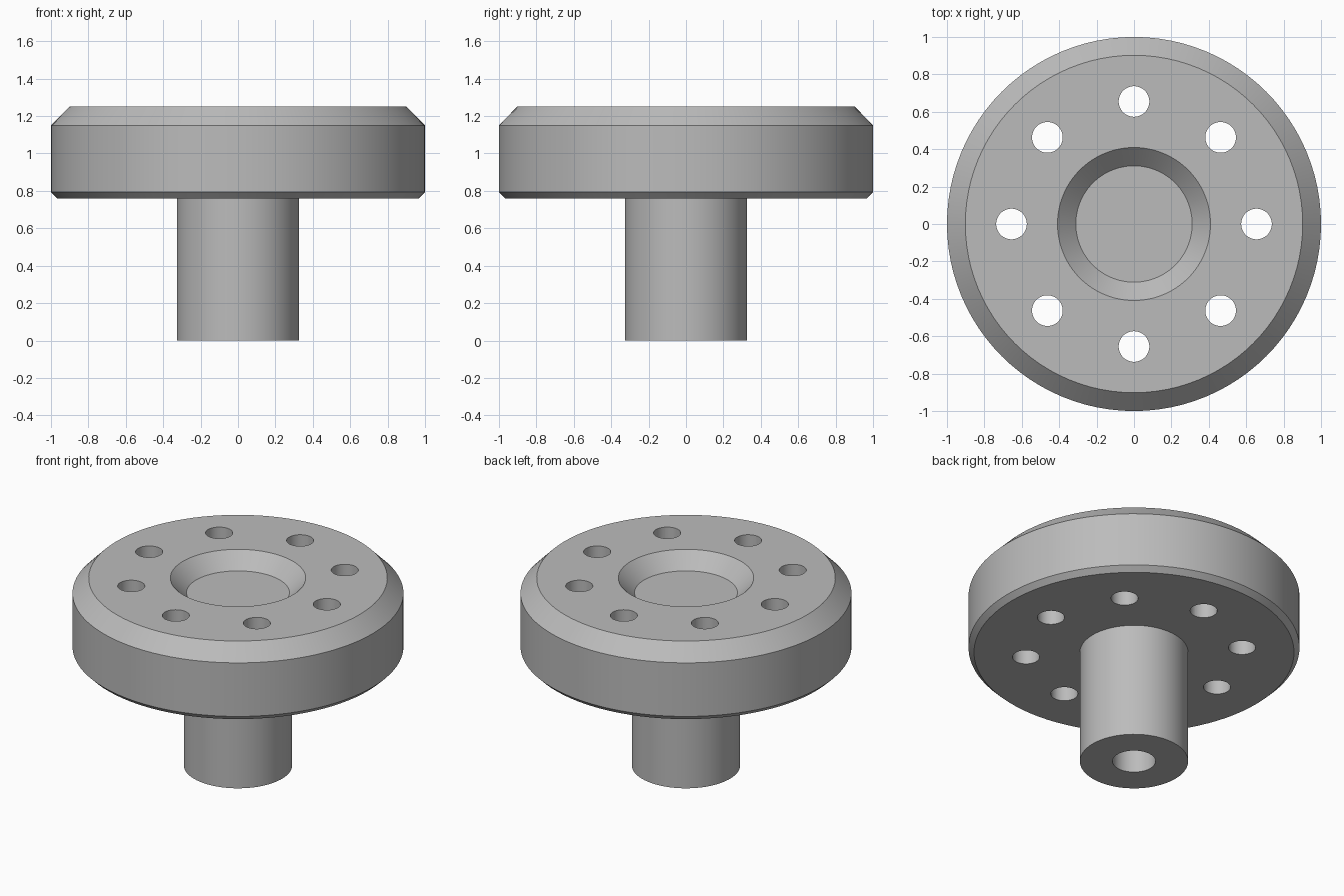
import bpy, bmesh, math
from mathutils import Matrix, Vector

if "Cube" in bpy.data.objects:
    bpy.data.objects.remove(bpy.data.objects["Cube"])

SEGMENTS = 96

grey = bpy.data.materials.new("satin_grey")
grey.diffuse_color = (0.50, 0.50, 0.50, 1)
grey.use_nodes = True
grey.node_tree.nodes["Principled BSDF"].inputs["Base Color"].default_value = grey.diffuse_color


def finish(bm, name):
    bmesh.ops.recalc_face_normals(bm, faces=bm.faces)
    mesh = bpy.data.meshes.new(name)
    bm.to_mesh(mesh)
    bm.free()
    mesh.materials.append(grey)
    obj = bpy.data.objects.new(name, mesh)
    bpy.context.collection.objects.link(obj)
    return obj


def lathe(name, profile):
    """Revolve an (r, z) profile that starts and ends on the axis."""
    bm = bmesh.new()
    verts = [bm.verts.new((r, 0, z)) for r, z in profile]
    edges = [bm.edges.new(pair) for pair in zip(verts, verts[1:])]
    bmesh.ops.spin(bm, geom=verts + edges, cent=(0, 0, 0), axis=(0, 0, 1),
                   angle=math.tau, steps=SEGMENTS, use_duplicate=False)
    bmesh.ops.remove_doubles(bm, verts=bm.verts, dist=1e-4)
    return finish(bm, name)


# Knob: bored stem, chamfered head and conical recess in one turned body
knob = lathe("knob_body", [
    (0, 0.65), (0.13, 0.65), (0.13, 0), (0.327, 0), (0.327, 0.76),
    (0.967, 0.76), (1.0, 0.793), (1.0, 1.15), (0.902, 1.25),
    (0.409, 1.25), (0.311, 1.152), (0, 1.152)])

# Ring of eight through holes
bm = bmesh.new()
for i in range(8):
    spot = Matrix.Rotation(i * math.tau / 8, 4, 'Z') @ Vector((0.655, 0, 1.0))
    bmesh.ops.create_cone(bm, cap_ends=True, segments=48, radius1=0.082,
                          radius2=0.082, depth=0.8,
                          matrix=Matrix.Translation(spot))
cutter = finish(bm, "hole_cutter")
cutter.hide_render = True
cutter.hide_set(True)

holes = knob.modifiers.new("holes", 'BOOLEAN')
holes.operation = 'DIFFERENCE'
holes.solver = 'EXACT'
holes.object = cutter

# Bake the holes, then smooth the round walls and keep the rims sharp
bpy.context.view_layer.objects.active = knob
knob.select_set(True)
bpy.ops.object.modifier_apply(modifier=holes.name)
bpy.data.objects.remove(cutter)
bpy.ops.object.shade_smooth_by_angle(angle=math.radians(25))
